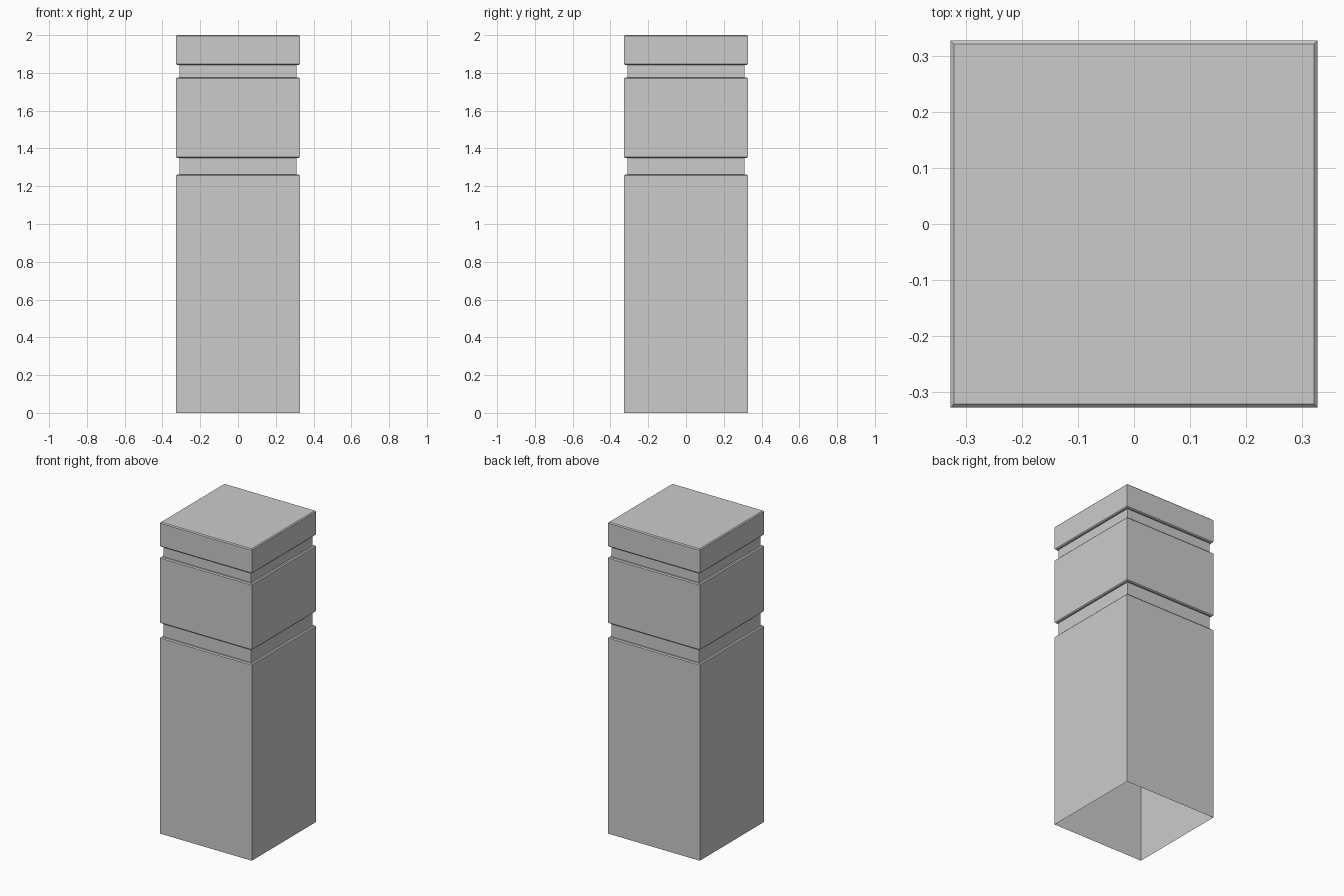
import bpy, bmesh

if "Cube" in bpy.data.objects:
    bpy.data.objects.remove(bpy.data.objects["Cube"])

W = 0.327   # half width of the blocks
G = 0.311   # half width of the recessed grooves
C = 0.006   # chamfer size

# Half width and height of each square ring, bottom to top
profile = [(W, 0.0)]
for groove_low, groove_high in ((1.262, 1.35), (1.776, 1.842)):
    profile += [
        (W, groove_low - C), (W - C, groove_low), (G, groove_low),
        (G, groove_high), (W - C, groove_high), (W, groove_high + C),
    ]
profile += [(W, 2.0 - C), (W - C, 2.0)]

# Square bollard shell: stacked rings, closed top, open underside
bm = bmesh.new()
rings = [[bm.verts.new((sx * r, sy * r, z))
          for sx, sy in ((-1, -1), (1, -1), (1, 1), (-1, 1))]
         for r, z in profile]
for low, high in zip(rings, rings[1:]):
    for i in range(4):
        j = (i + 1) % 4
        bm.faces.new((low[i], low[j], high[j], high[i]))
bm.faces.new(rings[-1])

mesh = bpy.data.meshes.new("square_bollard")
bm.to_mesh(mesh)
bm.free()
bpy.context.collection.objects.link(bpy.data.objects.new("square_bollard", mesh))
